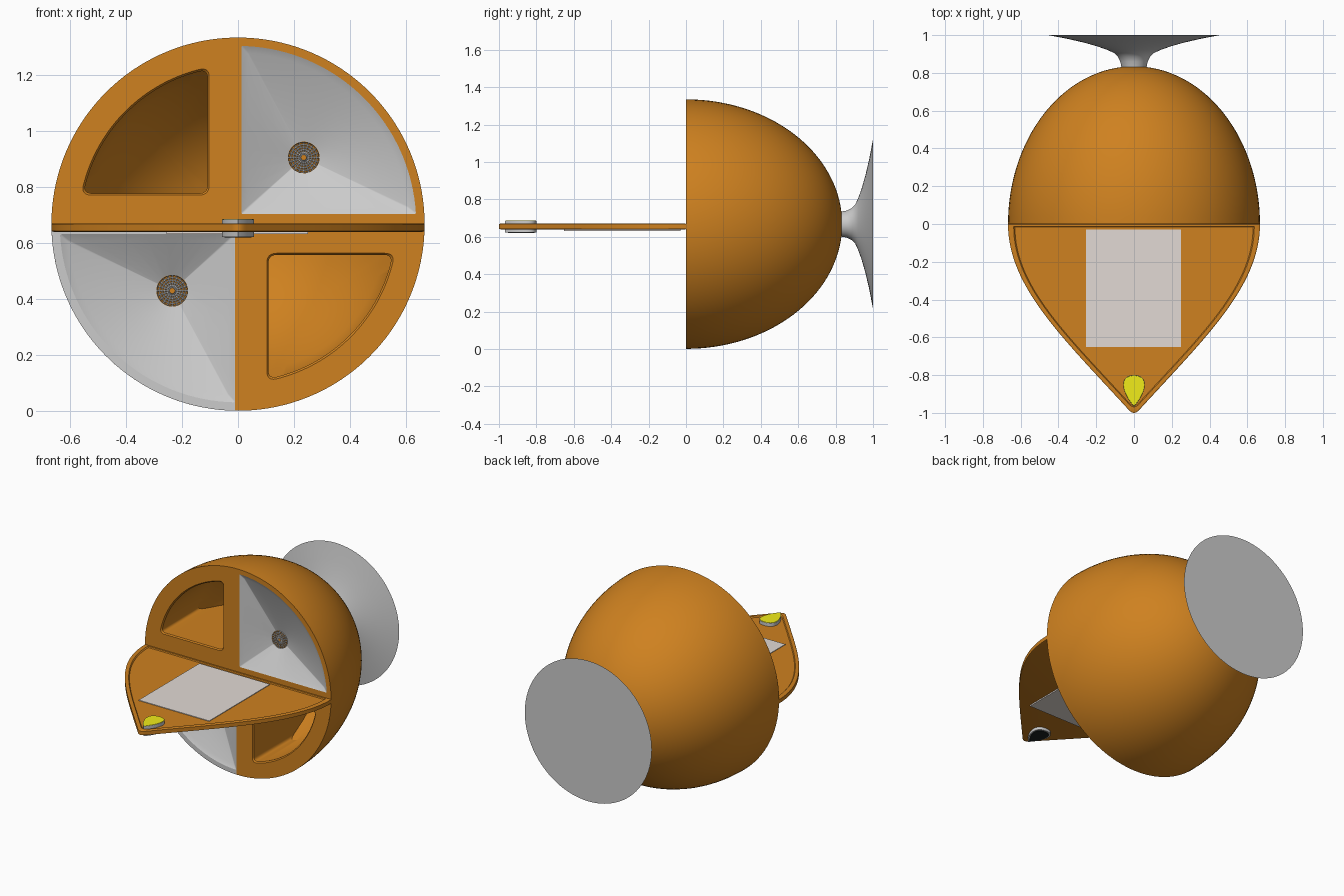
import bpy, bmesh
from math import sin, cos, asin, acos, sqrt, pi, radians
from mathutils import Vector

if "Cube" in bpy.data.objects:
    bpy.data.objects.remove(bpy.data.objects["Cube"])

Z = 0.668      # height of the centre axis
R = 0.667      # front radius of the dome


def material(name, rgb):
    m = bpy.data.materials.new(name)
    m.diffuse_color = (*rgb, 1)
    m.use_nodes = True
    m.node_tree.nodes["Principled BSDF"].inputs["Base Color"].default_value = m.diffuse_color
    return m


BROWN = material("brown", (0.62, 0.22, 0.014))
WHITE = material("white", (0.8, 0.8, 0.8))
PAPER = material("paper", (0.76, 0.70, 0.66))
YELLOW = material("yellow", (0.88, 0.84, 0.01))
BLACK = material("black", (0.01, 0.015, 0.015))


def loft(name, rings, mat=None, cap_start=False, cap_end=False, facing=0):
    """Skin equal-length closed rings; facing is the wanted sign of the y normals."""
    bm = bmesh.new()
    rows = [[bm.verts.new(p) for p in ring] for ring in rings]
    n = len(rows[0])
    for a, b in zip(rows, rows[1:]):
        for i in range(n):
            j = (i + 1) % n
            bm.faces.new((a[i], a[j], b[j], b[i]))
    if cap_start:
        bm.faces.new(rows[0])
    if cap_end:
        bm.faces.new(rows[-1])
    bmesh.ops.recalc_face_normals(bm, faces=bm.faces[:])
    bm.normal_update()
    if facing and facing * sum(f.normal.y * f.calc_area() for f in bm.faces) < 0:
        bmesh.ops.reverse_faces(bm, faces=bm.faces[:])
    me = bpy.data.meshes.new(name)
    bm.to_mesh(me)
    bm.free()
    ob = bpy.data.objects.new(name, me)
    bpy.context.collection.objects.link(ob)
    if mat:
        me.materials.append(mat)
    bpy.ops.object.select_all(action='DESELECT')
    ob.select_set(True)
    bpy.context.view_layer.objects.active = ob
    bpy.ops.object.shade_smooth_by_angle(angle=radians(25))
    return ob


def circle(r, y, n=96, cx=0, cz=Z):
    return [Vector((cx + r * cos(2 * pi * i / n), y, cz + r * sin(2 * pi * i / n)))
            for i in range(n)]


def bez2(a, b, c, t):
    return a * (1 - t) ** 2 + b * 2 * t * (1 - t) + c * t * t


def bez3(a, b, c, d, t):
    return a * (1 - t) ** 3 + b * 3 * t * (1 - t) ** 2 + c * 3 * t * t * (1 - t) + d * t ** 3


def quarter(a, b, rad, r=0.001, n=36, k=6, m=8):
    """Quarter-disc outline with straight sides u=a and v=b and rounded corners."""
    def arc(t):
        return Vector((rad * cos(t), rad * sin(t)))
    t0, t1, d = asin(b / rad), acos(a / rad), r / rad
    A, B, C = Vector((a, b)), arc(t0), arc(t1)
    du, dv = Vector((r, 0)), Vector((0, r))
    pts = [(A + du).lerp(B - du, i / m) for i in range(m + 1)]
    pts += [bez2(B - du, B, arc(t0 + d), i / k) for i in range(1, k)]
    pts += [arc(t0 + d + (t1 - t0 - 2 * d) * i / n) for i in range(n + 1)]
    pts += [bez2(arc(t1 - d), C, C - dv, i / k) for i in range(1, k)]
    pts += [(C - dv).lerp(A + dv, i / m) for i in range(m + 1)]
    pts += [bez2(A + dv, A, A + du, i / k) for i in range(1, k)]
    return pts


def inner_depth(p):
    return 0.80 * sqrt(max(0.0, 1 - p.length_squared / 0.635 ** 2))


# Dome shell
loft("dome", [circle(R * cos(t), 0.835 * sin(t))
              for t in [pi / 2 * i / 33 for i in range(33)]], BROWN, cap_end=True, facing=1)

# Flared wall stand
stand = [(0.055, 0.80), (0.068, 0.835), (0.072, 0.86), (0.085, 0.885), (0.105, 0.905),
         (0.14, 0.921), (0.19, 0.939), (0.26, 0.959), (0.35, 0.98), (0.455, 1.0)]
loft("wall_stand", [circle(r, y) for r, y in stand], None, True, True)

# Open pockets, in opposite quadrants
for label, sx, sz in (("upper", -1, 1), ("lower", 1, -1)):
    def place(p, y):
        return Vector((sx * p.x, y, Z + sz * p.y))
    rim = quarter(0.103, 0.104, 0.570, 0.035)
    edge = quarter(0.109, 0.110, 0.563, 0.03)
    mid = Vector((0.28, 0.28))
    rings = [[place(p, 0) for p in quarter(-0.01, 0, R)],
             [place(p, 0) for p in rim],
             [place(p, 0.008) for p in edge]]
    for s in (1, 0.85, 0.7, 0.55, 0.4, 0.25, 0.1, 0.01):
        pts = [mid.lerp(p, s) for p in edge]
        rings.append([place(p, inner_depth(p)) for p in pts])
    loft(label + "_pocket", rings, BROWN, cap_end=True, facing=-1)

# Funnel panels with perforated grilles
for label, sx, sz, mat in (("upper", 1, 1, BROWN), ("lower", -1, -1, WHITE)):
    def place(p, y):
        return Vector((sx * p.x, y, Z + sz * p.y))
    hub = Vector((0.235, 0.238))
    mouth = quarter(0.012, 0.036, 0.637, 0.006)
    loft(label + "_panel_frame", [[place(p, 0) for p in quarter(0.01, 0, R)],
                                  [place(p, 0) for p in mouth]], mat, facing=-1)
    slope = quarter(0.035, 0.058, 0.612, 0.006)
    loft(label + "_funnel", [[place(p, 0) for p in mouth],
                             [place(p, 0.014) for p in slope],
                             [place(hub + (p - hub).normalized() * 0.057, 0.09) for p in slope]],
         WHITE, facing=-1)
    cx, cz = sx * hub.x, Z + sz * hub.y
    loft(label + "_grille_back", [circle(0.06, 0.094, 20, cx, cz),
                                  circle(0.01, 0.094, 20, cx, cz)], BROWN, cap_end=True, facing=-1)
    grille = loft(label + "_grille", [circle(0.056 * i / 6, 0.089, 20, cx, cz)
                                      for i in range(6, 0, -1)], WHITE, facing=-1)
    wire = grille.modifiers.new("bars", 'WIREFRAME')
    wire.thickness = 0.005


def mirrored(half, z, s=1.0, cy=0.0):
    """Close a right-hand half outline by mirroring it across x = 0."""
    pts = half + [Vector((-p.x, p.y)) for p in reversed(half) if p.x > 1e-5]
    return [Vector((p.x * s, cy + (p.y - cy) * s, z)) for p in pts]


# Teardrop shelf with a shallow tray on top
side = [bez3(Vector((R, 0)), Vector((R, -0.33)), Vector((0.38, -0.60)), Vector((0.03, -0.982)), i / 32)
        for i in range(33)]
side += [bez2(Vector((0.03, -0.982)), Vector((0.014, -1)), Vector((0, -1)), i / 5) for i in range(1, 6)]
loft("shelf", [mirrored(side, 0.640, 0.985, -0.3), mirrored(side, 0.643), mirrored(side, 0.668),
               mirrored(side, 0.671, 0.99, -0.3), mirrored(side, 0.671, 0.955, -0.3),
               mirrored(side, 0.664, 0.945, -0.3)], BROWN, True, True)

# Paper sheets above and below the shelf
for name, z0, z1 in (("top_sheet", 0.66, 0.668), ("bottom_sheet", 0.632, 0.642)):
    loft(name, [[Vector((x, y, z)) for x, y in ((-0.255, -0.652), (0.25, -0.652),
                                                (0.25, -0.03), (-0.255, -0.03))]
                for z in (z0, z1)], PAPER, True, True)

# Teardrop lamp: grey body, yellow top, black underside
drop = [bez3(Vector((0, -0.8)), Vector((0.088, -0.8)), Vector((0.063, -0.90)), Vector((0, -0.967)), i / 24)
        for i in range(25)]
loft("lamp_body", [mirrored(drop, 0.622), mirrored(drop, 0.685)], None, True, True)
for name, z0, z1, mat in (("lamp_top", 0.684, 0.687, YELLOW), ("lamp_base", 0.620, 0.623, BLACK)):
    s0, s1 = (0.98, 0.96) if mat == YELLOW else (0.84, 0.86)
    loft(name, [mirrored(drop, z0, s0, -0.87), mirrored(drop, z1, s1, -0.87)], mat, True, True)
